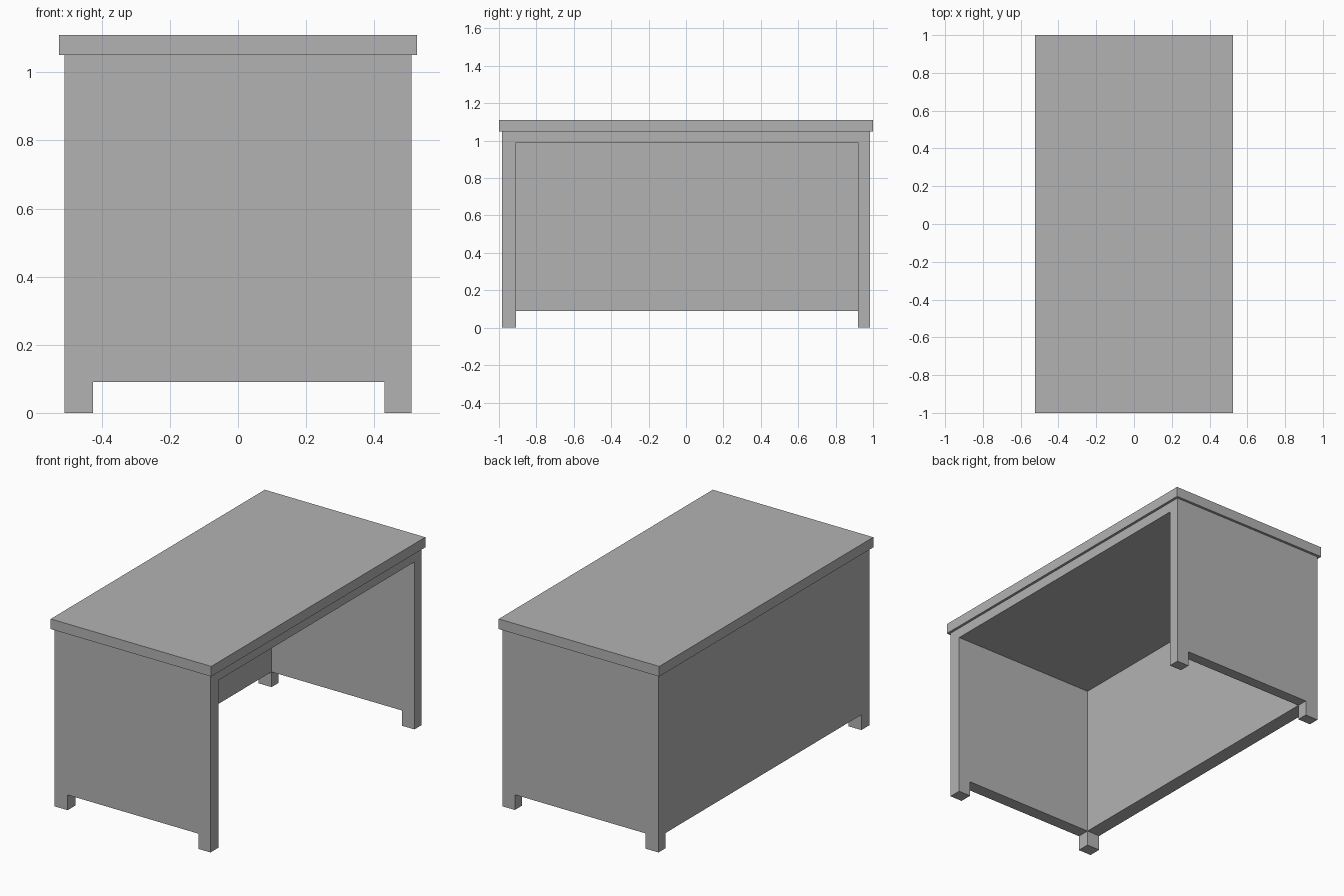
import bpy

cube = bpy.data.objects.get("Cube")
if cube:
    bpy.data.objects.remove(cube, do_unlink=True)

grey = bpy.data.materials.new("plain grey")
grey.use_nodes = True
GREY = (0.45, 0.45, 0.45, 1)
grey.diffuse_color = GREY
for node in grey.node_tree.nodes:
    if node.type == 'BSDF_PRINCIPLED':
        node.inputs["Base Color"].default_value = GREY


def box(name, x, y, z):
    """Box spanning the given (low, high) range on each axis."""
    spans = (x, y, z)
    bpy.ops.mesh.primitive_cube_add(size=1)
    ob = bpy.context.object
    ob.name = ob.data.name = name
    for v in ob.data.vertices:
        v.co = [lo if c < 0 else hi for c, (lo, hi) in zip(v.co, spans)]
    ob.data.materials.append(grey)
    return ob


def cut(target, x, y, z):
    """Subtract a box from the target and discard the cutter."""
    cutter = box("cutter", x, y, z)
    cutter.hide_render = True
    mod = target.modifiers.new("cut", 'BOOLEAN')
    mod.operation = 'DIFFERENCE'
    mod.solver = 'EXACT'
    mod.object = cutter
    bpy.context.view_layer.objects.active = target
    bpy.ops.object.modifier_apply(modifier=mod.name)
    bpy.data.objects.remove(cutter, do_unlink=True)


FAR = 1.5
LEG_X = (-0.425, 0.43)      # clear width between legs across the sides
LEG_Y = (-0.91, 0.92)       # clear length between the side panels
TOP = 1.05                  # underside of the desktop

# Carcass: side panels, back panel and apron in one piece
body = box("desk_body", (-0.51, 0.51), (-0.985, 0.985), (0, TOP))

# Knee space, open on one long side
cut(body, (LEG_X[0], FAR), LEG_Y, (-1, 0.99))

# Gaps under the panels, leaving four short feet
cut(body, LEG_X, (-FAR, FAR), (-1, 0.09))
cut(body, (-FAR, FAR), LEG_Y, (-1, 0.09))

# Overhanging desktop
box("desktop", (-0.525, 0.525), (-1, 1), (TOP, 1.11))
